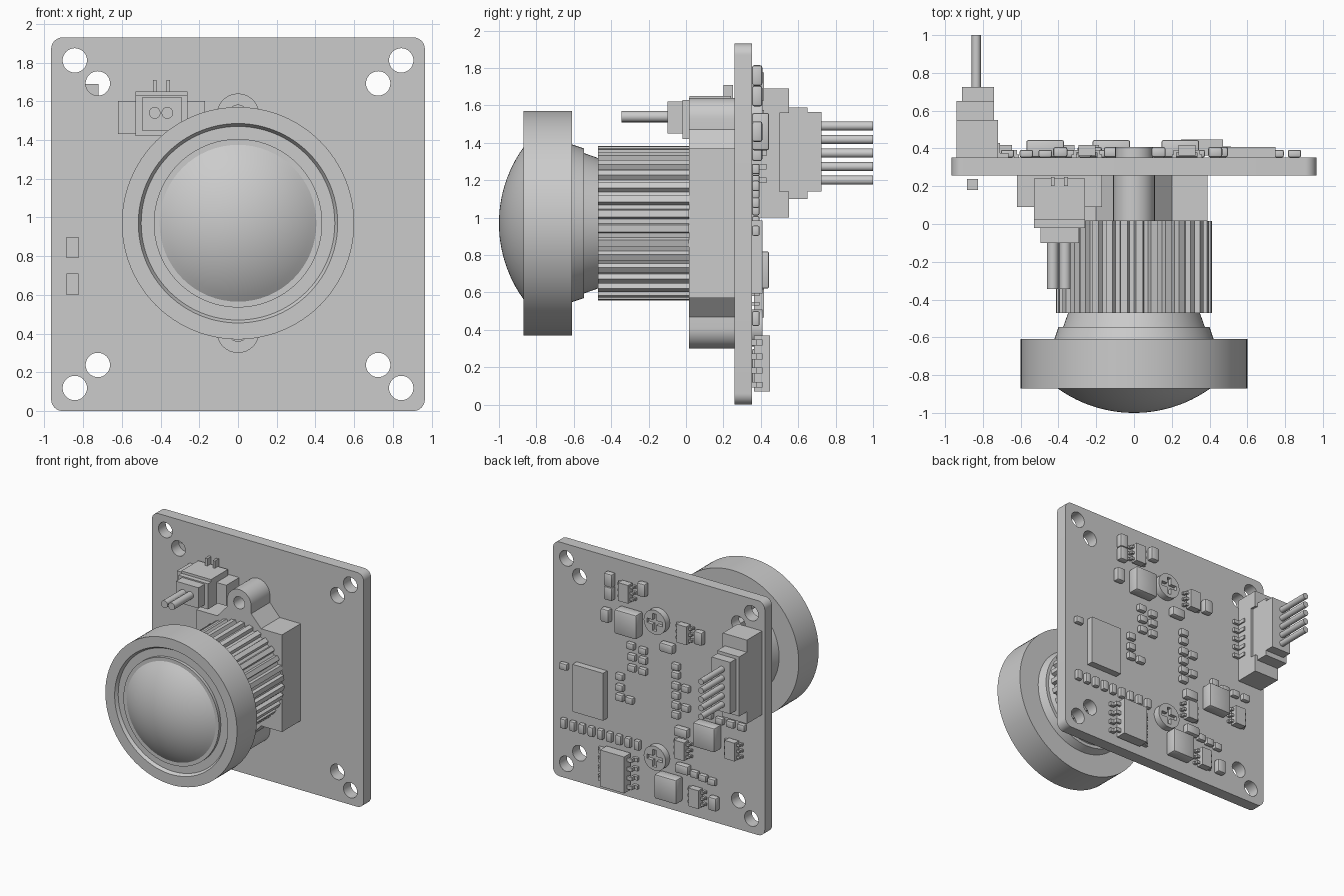
import bpy, bmesh
from math import sin, cos, pi

if "Cube" in bpy.data.objects:
    bpy.data.objects.remove(bpy.data.objects["Cube"])

CZ = 0.97      # lens axis height
BACK = 0.353   # rear face of the board


def finish(ob, angle=35):
    bpy.ops.object.select_all(action='DESELECT')
    ob.select_set(True)
    bpy.context.view_layer.objects.active = ob
    bpy.ops.object.shade_smooth_by_angle(angle=angle * pi / 180)
    return ob


def add_bm(name, bm):
    bmesh.ops.recalc_face_normals(bm, faces=bm.faces)
    me = bpy.data.meshes.new(name)
    bm.to_mesh(me)
    bm.free()
    ob = bpy.data.objects.new(name, me)
    bpy.context.collection.objects.link(ob)
    return finish(ob)


def boxes(name, dims, bevel=0):
    """One object from boxes given as (x0, x1, y0, y1, z0, z1)."""
    bm = bmesh.new()
    for x0, x1, y0, y1, z0, z1 in dims:
        vs = bmesh.ops.create_cube(bm, size=1)['verts']
        for v in vs:
            v.co = (x0 if v.co.x < 0 else x1, y0 if v.co.y < 0 else y1, z0 if v.co.z < 0 else z1)
    if bevel:
        bmesh.ops.bevel(bm, geom=bm.edges[:], offset=bevel, segments=2, profile=0.5, affect='EDGES')
    return add_bm(name, bm)


def lathe(name, profile, cx=0, cz=CZ, n=64):
    """Revolve (radius, y) points about an axis along y."""
    bm = bmesh.new()
    rings = []
    for r, y in profile:
        if r == 0:
            rings.append([bm.verts.new((cx, y, cz))] * n)
        else:
            rings.append([bm.verts.new((cx + r * cos(2 * pi * i / n), y, cz + r * sin(2 * pi * i / n)))
                          for i in range(n)])
    for a, b in zip(rings, rings[1:]):
        for i in range(n):
            j = (i + 1) % n
            quad = list(dict.fromkeys((a[i], a[j], b[j], b[i])))
            if len(quad) > 2:
                bm.faces.new(quad)
    return add_bm(name, bm)


def plate(name, outlines, y0, y1):
    """Filled x-z outlines (inner ones become holes) extruded from y0 to y1."""
    cu = bpy.data.curves.new(name, 'CURVE')
    cu.dimensions, cu.fill_mode, cu.extrude = '2D', 'BOTH', (y1 - y0) / 2
    for pts in outlines:
        sp = cu.splines.new('POLY')
        sp.points.add(len(pts) - 1)
        for p, (x, z) in zip(sp.points, pts):
            p.co = (x, z, 0, 1)
        sp.use_cyclic_u = True
    ob = bpy.data.objects.new(name, cu)
    bpy.context.collection.objects.link(ob)
    ob.location.y = (y0 + y1) / 2
    ob.rotation_euler.x = pi / 2
    bpy.ops.object.select_all(action='DESELECT')
    ob.select_set(True)
    bpy.context.view_layer.objects.active = ob
    bpy.ops.object.convert(target='MESH')
    return finish(bpy.context.view_layer.objects.active)


def arc(cx, cz, r, a0=0, a1=360, n=32):
    return [(cx + r * cos((a0 + (a1 - a0) * i / n) * pi / 180),
             cz + r * sin((a0 + (a1 - a0) * i / n) * pi / 180)) for i in range(n + (a1 - a0 < 360))]


# circuit board with rounded corners and paired mounting holes
W, R = 0.965, 0.06
outline = []
for k, (sx, sz) in enumerate([(1, 1), (-1, 1), (-1, -1), (1, -1)]):
    outline += arc(sx * (W - R), W + sz * (W - R), R, 90 * k, 90 * k + 90, 8)
holes = [arc(sx * x, W + sz * (x + 0.003), 0.063) for sx in (1, -1) for sz in (1, -1) for x in (0.843, 0.724)]
plate("circuit_board", [outline] + holes, 0.258, BACK)

# lens holder: square block with a screw ear above and below
top = [(0.39, CZ + 0.4), (0.2, CZ + 0.4), (0.11, CZ + 0.5)] + arc(0, CZ + 0.56, 0.11, 0, 180, 16) \
    + [(-0.11, CZ + 0.5), (-0.2, CZ + 0.4), (-0.39, CZ + 0.4)]
bottom = [(-x, 2 * CZ - z) for x, z in top]
plate("lens_holder", [top + bottom, arc(0, CZ + 0.56, 0.05), arc(0, CZ - 0.56, 0.05)], 0.015, 0.258)

# knurled barrel
N = 32
ribs = []
for i in range(N):
    for f, r in ((0, 0.385), (0.3, 0.385), (0.42, 0.413), (0.88, 0.413)):
        a = 2 * pi * (i + f) / N
        ribs.append((r * cos(a), CZ + r * sin(a)))
plate("knurled_barrel", [ribs], -0.47, 0.015)

# lens head: neck, wide rim, front groove and domed glass
lathe("lens_neck", [(0, -0.46), (0.345, -0.46), (0.375, -0.545), (0.4, -0.545), (0.425, -0.62), (0, -0.62)])
lathe("lens_rim", [(0, -0.61), (0.6, -0.61), (0.6, -0.87), (0.515, -0.87), (0.5, -0.845),
                   (0.435, -0.845), (0.435, -0.87), (0.4, -0.87), (0.4, -0.85), (0, -0.85)], n=96)
rad = (0.405 ** 2 + 0.13 ** 2) / 0.26
dome = [(0.405 * i / 12, -1 + rad - (rad ** 2 - (0.405 * i / 12) ** 2) ** 0.5) for i in range(13)]
lathe("front_glass", dome + [(0.405, -0.85)])

# front two-pin connector
boxes("front_connector", [(-0.62, -0.17, 0.09, 0.258, 1.43, 1.6), (-0.53, -0.26, -0.02, 0.03, 1.42, 1.63),
                          (-0.495, -0.29, -0.1, 0.16, 1.45, 1.62), (-0.53, -0.26, 0.02, 0.24, 1.42, 1.65)])
for x in (-0.43, -0.365):
    lathe("front_pin", [(0, -0.345), (0.03, -0.345), (0.03, -0.09), (0, -0.09)], x, 1.54, 16)
boxes("front_solder_tails", [(x - 0.01, x + 0.01, 0.2, 0.25, 1.6, 1.71) for x in (-0.43, -0.36)])
boxes("front_side_chips", [(-0.885, -0.825, 0.18, 0.237, z, z + 0.11) for z in (0.6, 0.79)])

# rear five-pin connector with legs
boxes("rear_connector", [(-0.94, -0.72, BACK, 0.55, 1.0, 1.14), (-0.94, -0.72, BACK, 0.55, 1.56, 1.69),
                         (-0.94, -0.74, 0.42, 0.65, 1.1, 1.59), (-0.91, -0.74, 0.44, 0.725, 1.14, 1.565),
                         (-0.94, -0.72, BACK, 0.5, 1.12, 1.58)])
PIN_Z = [1.2 + 0.0725 * i for i in range(5)]
for z in PIN_Z:
    lathe("rear_pin", [(0, 0.7), (0.024, 0.7), (0.024, 1.0), (0, 1.0)], -0.835, z, 16)
boxes("rear_connector_legs", [(-0.74, -0.665, BACK, 0.375, z - 0.015, z + 0.015) for z in PIN_Z]
      + [(-0.74, -0.71, BACK, 0.43, z - 0.015, z + 0.015) for z in PIN_Z])


def chip(x, z, w, d, h):
    return (x - w / 2, x + w / 2, BACK, BACK + h, z - d / 2, z + d / 2)


# holder screws with cross slots on the rear
for z in (CZ - 0.56, CZ + 0.56):
    a, b = 0.018, 0.07
    cross = [(a, b), (-a, b), (-a, a), (-b, a), (-b, -a), (-a, -a),
             (-a, -b), (a, -b), (a, -a), (b, -a), (b, a), (a, a)]
    lathe("screw_base", [(0, BACK), (0.1, BACK), (0.1, 0.38), (0, 0.38)], 0, z, 32)
    plate("screw_head", [arc(0, z, 0.1), [(x, z + q) for x, q in cross]], 0.38, 0.408)

# large flat chips and square inductors
boxes("sensor_chip", [chip(0.61, 0.79, 0.28, 0.39, 0.055)])
for x, z in ((0.245, 1.46), (-0.47, 0.72), (-0.12, 0.2)):
    boxes("inductor", [chip(x, z, 0.2, 0.2, 0.092)], 0.012)


# chips with bent legs on both sides
def legged(name, x, z, w, d, h, legs, reach):
    dims = [(x - w / 2, x + w / 2, BACK + 0.01, BACK + h, z - d / 2, z + d / 2)]
    t = d / legs * 0.2
    for i in range(legs):
        lz = z - d / 2 + d * (i + 0.5) / legs
        for s in (-1, 1):
            xs = [x + s * w / 2, x + s * (w / 2 + reach * 0.5), x + s * (w / 2 + reach)]
            dims.append((min(xs[:2]), max(xs[:2]), BACK + h * 0.4, BACK + h * 0.6, lz - t, lz + t))
            dims.append((min(xs[1:]), max(xs[1:]), BACK, BACK + h * 0.25, lz - t, lz + t))
            dims.append((xs[1] - 0.008, xs[1] + 0.008, BACK, BACK + h * 0.6, lz - t, lz + t))
    boxes(name, dims)


legged("memory_chip", 0.36, 0.22, 0.22, 0.3, 0.095, 4, 0.07)
for x, z in ((0.28, 1.7), (-0.25, 1.5), (-0.69, 0.66), (-0.23, 0.54), (-0.36, 0.18)):
    legged("small_regulator", x, z, 0.09, 0.15, 0.065, 3, 0.035)

# medium capacitors, upright then lying
tall = [(0.43, 1.76), (0.43, 1.65), (0.46, 1.46), (0.13, 1.76), (-0.39, 1.5), (-0.52, 0.17)]
flat = [(-0.1, 1.34), (-0.23, 0.68), (-0.24, 0.38)]
boxes("medium_capacitors", [chip(x, z, 0.075, 0.11, 0.055) for x, z in tall]
      + [chip(x, z, 0.12, 0.075, 0.055) for x, z in flat], 0.012)

# tiny resistors and capacitors: bottom row, then clusters
row = [(0.18 + 0.084 * i, 0.46) for i in range(9)]
cluster = [(0.85, 0.93), (0.23, 1.17), (0.23, 1.08), (0.34, 0.98), (0.34, 0.89), (0.34, 0.81), (0.25, 0.81),
           (0.13, 1.25), (0.13, 1.17), (0.13, 1.08), (0.24, 1.26), (-0.17, 1.2), (-0.17, 1.13), (-0.17, 1.04),
           (-0.17, 0.96), (-0.17, 0.88), (-0.17, 0.8), (-0.26, 1.04), (-0.26, 0.88), (-0.34, 0.36),
           (-0.42, 0.35), (-0.5, 0.34), (-0.47, 0.88), (-0.57, 0.86), (-0.67, 0.86), (-0.77, 0.86)]
boxes("tiny_parts", [chip(x, z, 0.05, 0.08, 0.04) for x, z in row]
      + [chip(x, z, 0.07, 0.055, 0.04) for x, z in cluster], 0.009)
